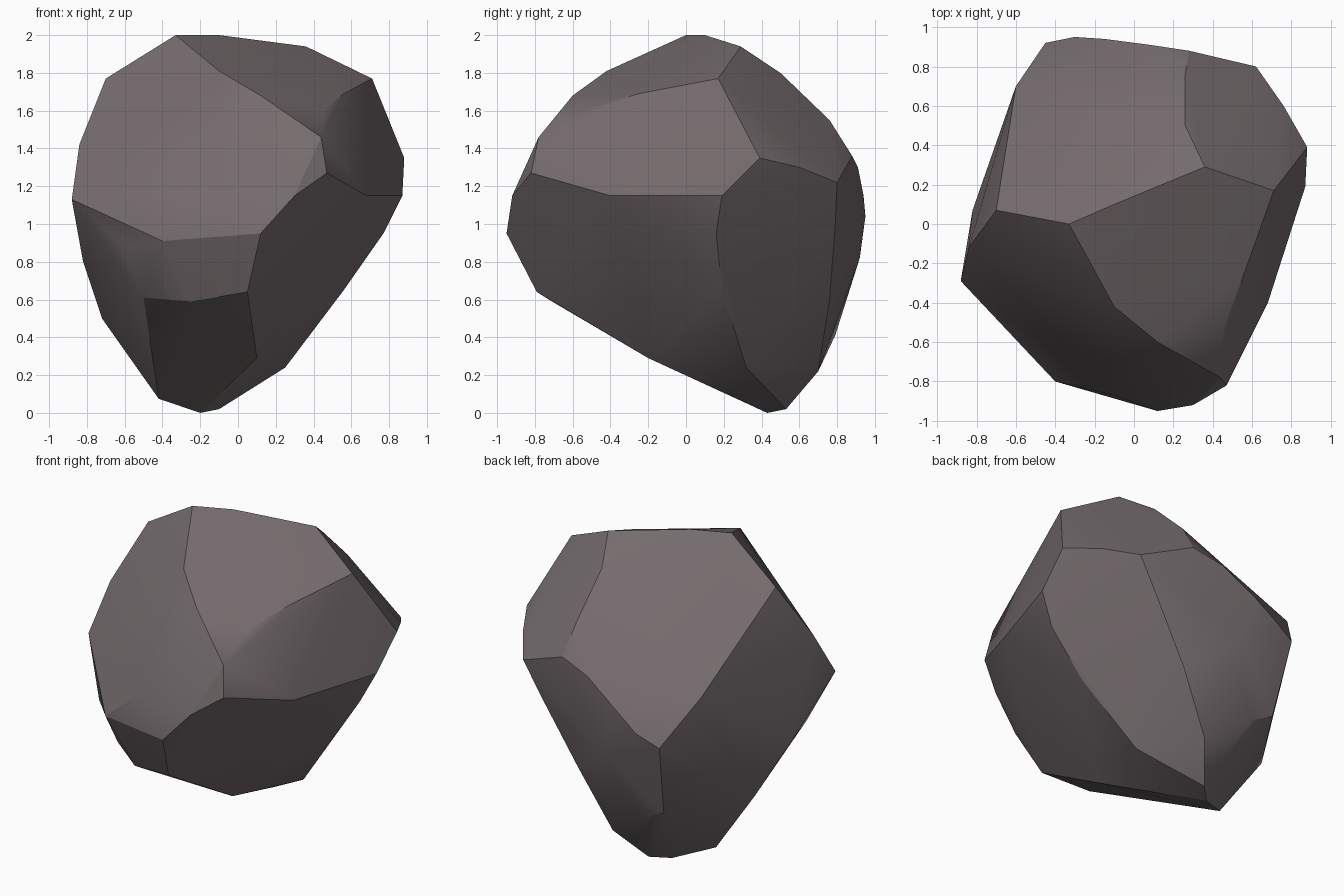
import bpy, bmesh, math

# Key corners of the boulder, grouped by region
corners = [
    # crown and ridges
    (-.33, 0, 2), (-.1, .1, 2), (.36, .29, 1.94), (.71, .17, 1.77),
    (-.1, -.42, 1.81), (.12, -.6, 1.68), (.44, -.78, 1.46), (-.7, .07, 1.77),
    (.56, -.25, 1.69), (.45, -.55, 1.6),
    # right side
    (.88, .39, 1.35), (.87, .19, 1.15), (.68, -.4, 1.15), (.47, -.82, 1.27),
    (.77, .16, .95), (.56, .19, .65), (.25, .32, .24), (-.1, .53, .02),
    # back
    (.26, .5, 1.8), (.26, .76, 1.55), (.28, .88, 1.36), (.62, .8, 1.22),
    (.08, .91, 1.3), (-.15, .94, 1.15), (-.3, .95, 1.04), (-.45, .92, .97),
    (.49, .79, 1.0), (.25, .76, .6), (.04, .7, .22), (-.05, .92, .82),
    (.76, .6, 1.3),
    # underside, with the small chipped facet at the back left
    (-.2, .43, 0), (-.4, .8, .49), (-.24, .79, .41), (-.5, .54, .4),
    (-.42, .29, .075), (.1, -.2, .29), (.05, -.79, .64), (-.25, -.71, .59),
    (-.5, -.53, .61),
    # front
    (.12, -.95, .95), (-.4, -.8, .91), (.3, -.92, 1.15), (-.6, -.58, .88),
    (-.1, -.87, 1.17),
    # left side
    (-.88, -.29, 1.13), (-.82, .07, .8), (-.72, .32, .5),
    (-.6, .7, 1.26), (-.84, -.12, 1.42),
]

# Boulder: convex chipped stone stretched over the corners
bm = bmesh.new()
for c in corners:
    bm.verts.new(c)
hull = bmesh.ops.convex_hull(bm, input=bm.verts)
junk = [g for g in hull["geom_interior"] + hull["geom_unused"]
        if isinstance(g, bmesh.types.BMVert)]
bmesh.ops.delete(bm, geom=list(set(junk)), context='VERTS')
bmesh.ops.recalc_face_normals(bm, faces=bm.faces)
mesh = bpy.data.meshes.new("boulder")
bm.to_mesh(mesh)
bm.free()
boulder = bpy.data.objects.new("boulder", mesh)
bpy.context.collection.objects.link(boulder)

# Single stone colour
stone = bpy.data.materials.new("warm grey stone")
stone.diffuse_color = (0.175, 0.147, 0.153, 1)
mesh.materials.append(stone)

# Soft within each chipped face, sharp along the ridges
bpy.context.view_layer.objects.active = boulder
boulder.select_set(True)
bpy.ops.object.shade_smooth_by_angle(angle=math.radians(24))
